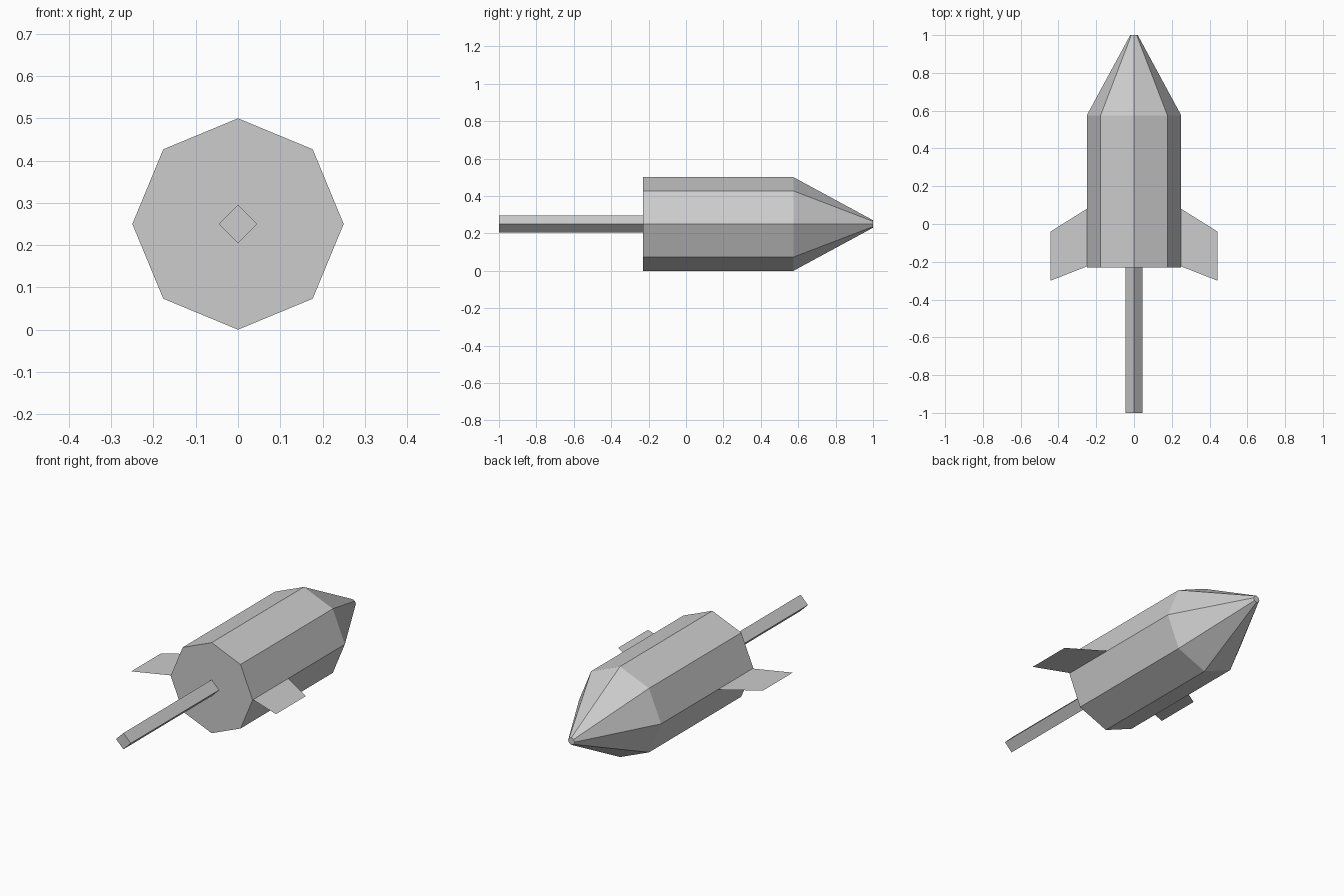
import bpy, bmesh, math

if "Cube" in bpy.data.objects:
    bpy.data.objects.remove(bpy.data.objects["Cube"])

grey = bpy.data.materials.new("light_grey")
grey.diffuse_color = (0.604, 0.604, 0.604, 1)
grey.use_nodes = True
grey.node_tree.nodes["Principled BSDF"].inputs["Base Color"].default_value = grey.diffuse_color
CENTRE_Z = 0.25


def finish(name, bm):
    mesh = bpy.data.meshes.new(name)
    bm.to_mesh(mesh)
    bm.free()
    mesh.materials.append(grey)
    obj = bpy.data.objects.new(name, mesh)
    bpy.context.collection.objects.link(obj)
    return obj


def lathe_y(name, sides, profile):
    """Capped faceted solid along y from (y, radius) stations."""
    bm = bmesh.new()
    rings = []
    for y, r in profile:
        angles = [2 * math.pi * i / sides for i in range(sides)]
        rings.append([bm.verts.new((r * math.cos(a), y, CENTRE_Z + r * math.sin(a)))
                      for a in angles])
    for low, high in zip(rings, rings[1:]):
        for i in range(sides):
            j = (i + 1) % sides
            bm.faces.new((low[i], low[j], high[j], high[i]))
    bm.faces.new(rings[0])
    bm.faces.new(rings[-1])
    bmesh.ops.recalc_face_normals(bm, faces=bm.faces)
    return finish(name, bm)


# Octagonal body with a tapered, blunt nose
lathe_y("rocket_body", 8, [(-0.23, 0.25), (0.575, 0.25), (1.0, 0.02)])

# Square guide stick set on its edge
lathe_y("guide_stick", 4, [(-1.0, 0.045), (-0.23, 0.045)])

# Paper-thin swept fins, mirrored across the body
bm = bmesh.new()
outline = [(0.25, 0.08), (0.25, -0.225), (0.442, -0.30), (0.442, -0.04)]
bm.faces.new([bm.verts.new((x, y, CENTRE_Z)) for x, y in reversed(outline)])
bm.normal_update()
if bm.faces[:][0].normal.z < 0:
    bmesh.ops.reverse_faces(bm, faces=bm.faces[:])
fins = finish("side_fins", bm)
fins.modifiers.new("mirror", 'MIRROR')
